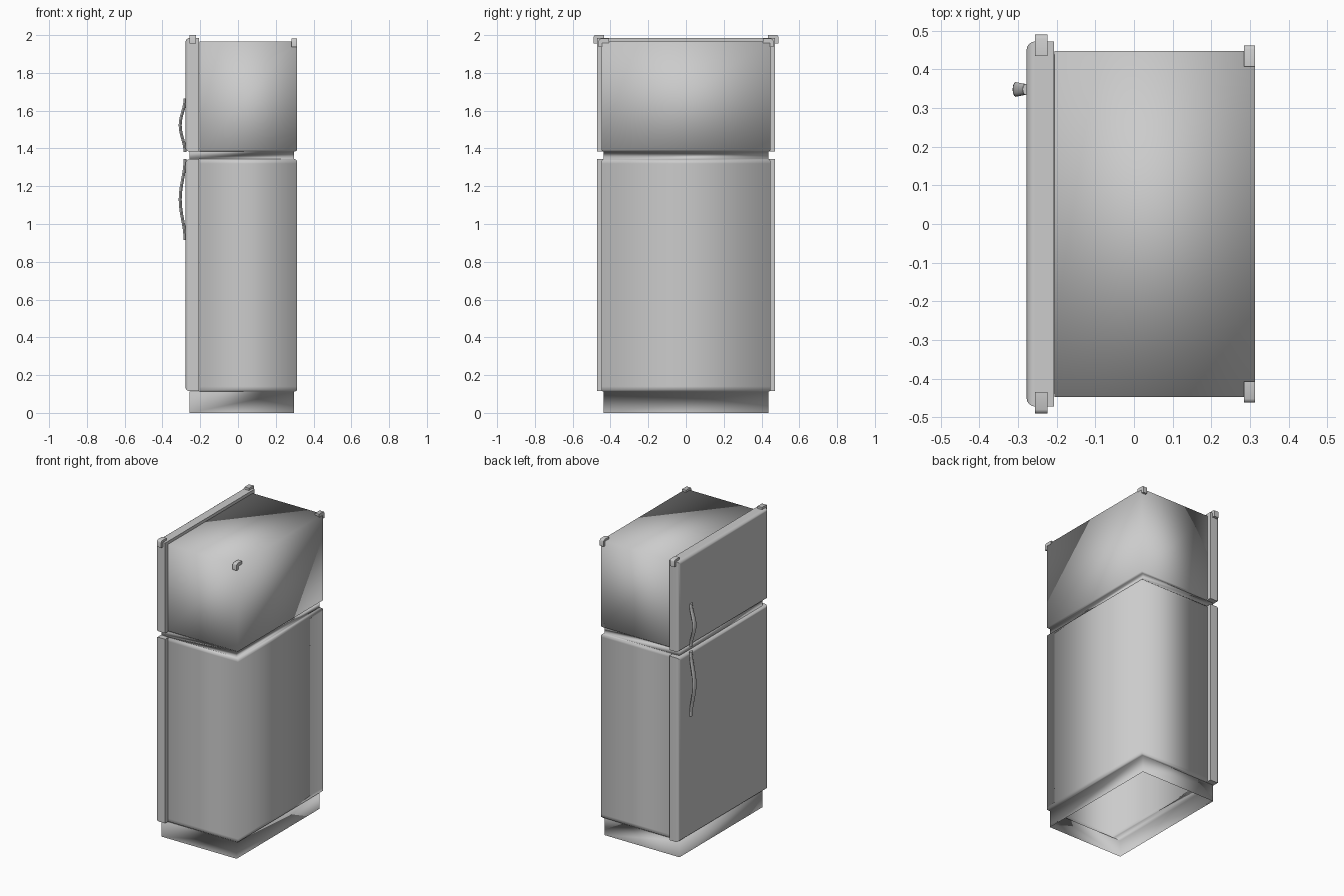
import bpy, bmesh, math

cube = bpy.data.objects.get("Cube")
if cube:
    bpy.data.objects.remove(cube, do_unlink=True)

grey = bpy.data.materials.new("grey enamel")
grey.use_nodes = True
COLOUR = (0.6, 0.6, 0.6, 1)
grey.diffuse_color = COLOUR
grey.node_tree.nodes["Principled BSDF"].inputs["Base Color"].default_value = COLOUR


def finish(bm, name, sharp_angle=None):
    """Turn a bmesh into a smooth-shaded object."""
    bmesh.ops.recalc_face_normals(bm, faces=bm.faces)
    for f in bm.faces:
        f.smooth = True
    mesh = bpy.data.meshes.new(name)
    bm.to_mesh(mesh)
    bm.free()
    mesh.materials.append(grey)
    obj = bpy.data.objects.new(name, mesh)
    bpy.context.collection.objects.link(obj)
    if sharp_angle:
        bpy.ops.object.select_all(action="DESELECT")
        obj.select_set(True)
        bpy.context.view_layer.objects.active = obj
        bpy.ops.object.shade_smooth_by_angle(angle=math.radians(sharp_angle))
    return obj


def loft(bm, rings):
    """Join successive closed rings of points with quads."""
    loops = [[bm.verts.new(p) for p in ring] for ring in rings]
    n = len(loops[0])
    for a, b in zip(loops, loops[1:]):
        for i in range(n):
            j = (i + 1) % n
            bm.faces.new((a[i], a[j], b[j], b[i]))
    return loops


def rectangle(x0, x1, y, z):
    return [(x0, -y, z), (x1, -y, z), (x1, y, z), (x0, y, z)]


# Cabinet: hollow shell, open below, with a recessed plinth and neck
BASE = (-0.258, 0.296, 0.437)
LIP = (-0.205, 0.302, 0.438)
FULL = (-0.205, 0.313, 0.447)
levels = [
    (BASE, 0), (BASE, 0.112), (LIP, 0.112),
    (FULL, 0.12), (FULL, 0.14), (FULL, 1.32), (FULL, 1.335),
    (LIP, 1.343), (BASE, 1.345), (BASE, 1.383), (LIP, 1.383),
    (FULL, 1.391), (FULL, 1.967),
]
bm = bmesh.new()
loops = loft(bm, [rectangle(*size, z) for size, z in levels])
bm.faces.new(loops[-1])
finish(bm, "cabinet")


# Doors: slabs with a rounded outer rim
def door(name, z0, z1):
    back, front = -0.207, -0.278
    bm = bmesh.new()
    a, b = loft(bm, [rectangle(front, back, 0.472, z) for z in (z0, z1)])
    bm.faces.new(a)
    bm.faces.new(b)
    rim = [e for e in bm.edges if all(v.co.x < -0.25 for v in e.verts)]
    bmesh.ops.bevel(bm, geom=rim, offset=0.022, segments=4,
                    profile=0.5, affect="EDGES")
    obj = finish(bm, name, 40)
    mod = obj.modifiers.new("flat panel normals", "WEIGHTED_NORMAL")
    mod.keep_sharp = True


door("lower_door", 0.115, 1.343)
door("upper_door", 1.383, 1.985)


# Handles: flattened tubes that bow away from the doors
def handle(name, path, y=0.348):
    bm = bmesh.new()
    rings = []
    for x, z, width in path:
        ring = []
        for k in range(12):
            t = math.tau * k / 12
            ring.append((x + 0.008 * math.cos(t), y + width * math.sin(t), z))
        rings.append(ring)
    loops = loft(bm, rings)
    bm.faces.new(loops[0])
    bm.faces.new(loops[-1])
    finish(bm, name, 50)


def bowed_path(z_start, z_end, steps=16):
    """S-shaped ends with the deepest point in the middle."""
    path = []
    for i in range(steps + 1):
        t = i / steps
        bow = math.sin(math.pi * t) ** 2
        path.append((-0.28 - 0.026 * bow, z_start + (z_end - z_start) * t,
                     0.014 + 0.005 * bow))
    return path


handle("upper_handle", bowed_path(1.38, 1.665))
handle("lower_handle", bowed_path(0.915, 1.345))


# Corner clips: small hooks folded over the top edges
def clip(name, x, width, y_out, side, top):
    profile = [(-0.055, 0), (-0.01, 0), (-0.003, -0.003), (0, -0.01),
               (0, -0.045), (-0.018, -0.045), (-0.018, -0.022), (-0.055, -0.022)]
    bm = bmesh.new()
    ends = [[(x + s * width / 2, side * (y_out + dy), top + dz)
             for dy, dz in profile] for s in (-1, 1)]
    a, b = loft(bm, ends)
    bm.faces.new(a)
    bm.faces.new(b)
    finish(bm, name, 50)


for side, label in ((1, "back"), (-1, "near")):
    clip(label + "_door_clip", -0.24, 0.033, 0.49, side, 2.0)
    clip(label + "_cabinet_clip", 0.299, 0.029, 0.462, side, 1.981)
